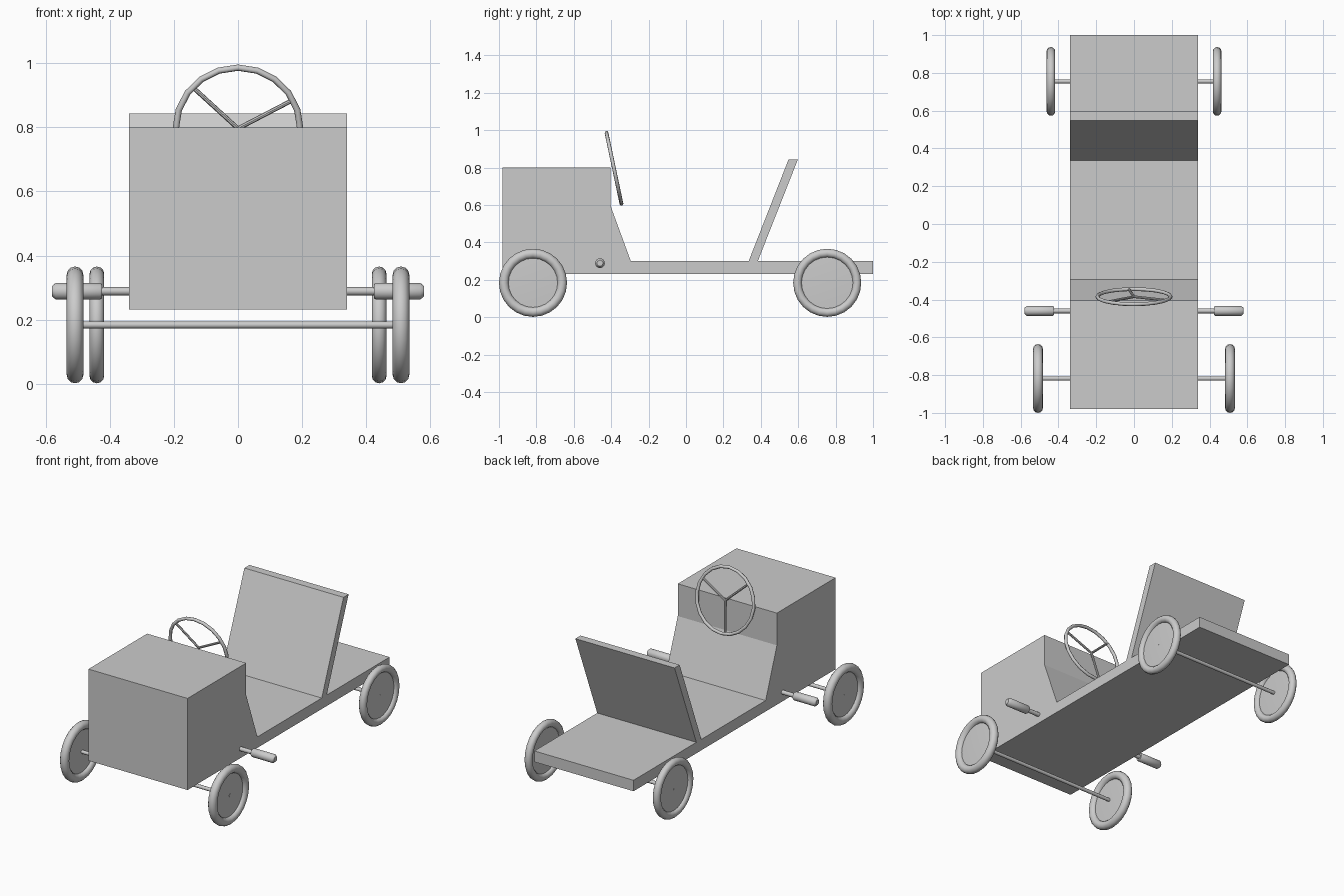
import bpy
import bmesh
from math import pi, cos, sin, radians
from mathutils import Matrix, Vector

if "Cube" in bpy.data.objects:
    bpy.data.objects.remove(bpy.data.objects["Cube"])

GREY = (0.6, 0.6, 0.6, 1)
grey = bpy.data.materials.new("plain grey")
grey.use_nodes = True
grey.diffuse_color = GREY
grey.node_tree.nodes["Principled BSDF"].inputs["Base Color"].default_value = GREY


def finish(bm, name, smooth=False):
    bmesh.ops.recalc_face_normals(bm, faces=bm.faces[:])
    mesh = bpy.data.meshes.new(name)
    bm.to_mesh(mesh)
    bm.free()
    obj = bpy.data.objects.new(name, mesh)
    bpy.context.collection.objects.link(obj)
    mesh.materials.append(grey)
    if smooth:
        bpy.ops.object.select_all(action="DESELECT")
        obj.select_set(True)
        bpy.context.view_layer.objects.active = obj
        bpy.ops.object.shade_smooth_by_angle(angle=radians(40))
    return obj


def side_profile(name, points, half_width):
    """Extrude a (y, z) outline across the full width."""
    bm = bmesh.new()
    face = bm.faces.new([bm.verts.new((-half_width, y, z)) for y, z in points])
    out = bmesh.ops.extrude_face_region(bm, geom=[face])
    moved = [v for v in out["geom"] if isinstance(v, bmesh.types.BMVert)]
    bmesh.ops.translate(bm, verts=moved, vec=(2 * half_width, 0, 0))
    return finish(bm, name)


def lathe_x(name, profile, location, steps=24, closed=False):
    """Spin an (x, radius) profile round the x axis."""
    bm = bmesh.new()
    verts = [bm.verts.new((x, 0, r)) for x, r in profile]
    pairs = list(zip(verts, verts[1:]))
    if closed:
        pairs.append((verts[-1], verts[0]))
    edges = [bm.edges.new(p) for p in pairs]
    bmesh.ops.spin(bm, geom=verts + edges, cent=(0, 0, 0), axis=(1, 0, 0),
                   angle=2 * pi, steps=steps)
    bmesh.ops.remove_doubles(bm, verts=bm.verts[:], dist=0.0001)
    bmesh.ops.translate(bm, verts=bm.verts[:], vec=location)
    return finish(bm, name, True)


def rod(name, start, end, radius, sides=12):
    a, b = Vector(start), Vector(end)
    turn = (b - a).to_track_quat("Z", "Y").to_matrix().to_4x4()
    bm = bmesh.new()
    bmesh.ops.create_cone(bm, cap_ends=True, segments=sides, radius1=radius,
                          radius2=radius, depth=(b - a).length,
                          matrix=Matrix.Translation((a + b) / 2) @ turn)
    return finish(bm, name, True)


# Floor board, bonnet with sloping dash, and leaning seat back
W = 0.34
side_profile("floor_board", [(-0.98, 0.232), (1, 0.232), (1, 0.3), (-0.98, 0.3)], W)
side_profile("bonnet", [(-0.98, 0.3), (-0.295, 0.3), (-0.405, 0.6),
                        (-0.405, 0.8), (-0.98, 0.8)], W)
side_profile("seat_back", [(0.335, 0.3), (0.384, 0.3), (0.598, 0.843), (0.548, 0.843)], W)

# Axles and wheels: round tyre plus a shallow dished disc
RADIUS = 0.182
HUB_Z = 0.184
for end, y, track, tube in (("front", -0.818, 0.508, 0.026),
                            ("rear", 0.755, 0.44, 0.023)):
    rod(end + "_axle", (-track - 0.012, y, HUB_Z), (track + 0.012, y, HUB_Z), 0.011)
    ring = RADIUS - tube
    tyre = [(tube * cos(i * pi / 6), ring + tube * sin(i * pi / 6)) for i in range(12)]
    disc = [(-0.012, 0), (-0.004, ring), (0.004, ring), (0.012, 0)]
    for side, sign in (("left", 1), ("right", -1)):
        hub = (sign * track, y, HUB_Z)
        lathe_x(f"{end}_{side}_tyre", tyre, hub, closed=True)
        lathe_x(f"{end}_{side}_wheel_disc", disc, hub)

# Side pegs with rounded grips
grip = [(-0.078, 0), (-0.078, 0.022), (-0.072, 0.026), (0.066, 0.026), (0.078, 0.016), (0.078, 0)]
for side, sign in (("left", 1), ("right", -1)):
    rod(side + "_peg_rod", (sign * 0.3, -0.46, 0.289), (sign * 0.45, -0.46, 0.289), 0.013)
    lathe_x(side + "_peg_grip", [(sign * x, r) for x, r in grip],
            (sign * 0.502, -0.46, 0.289), 16)

# Steering wheel: tilted rim with three spokes
centre = Vector((0, -0.385, 0.796))
tilt = Matrix.Rotation(radians(101.9), 4, "X")
bpy.ops.mesh.primitive_torus_add(major_segments=20, minor_segments=8, major_radius=0.194,
                                 minor_radius=0.01, location=centre,
                                 rotation=(radians(101.9), 0, 0))
rim = bpy.context.object
rim.name = "steering_rim"
rim.data.materials.append(grey)
bpy.ops.object.shade_smooth_by_angle(angle=radians(50))
for i, angle in enumerate((28, 137, 262)):
    a = radians(angle)
    tip = centre + tilt @ Vector((0.19 * cos(a), 0.19 * sin(a), 0))
    rod(f"steering_spoke_{i + 1}", centre, tip, 0.007, 8)
